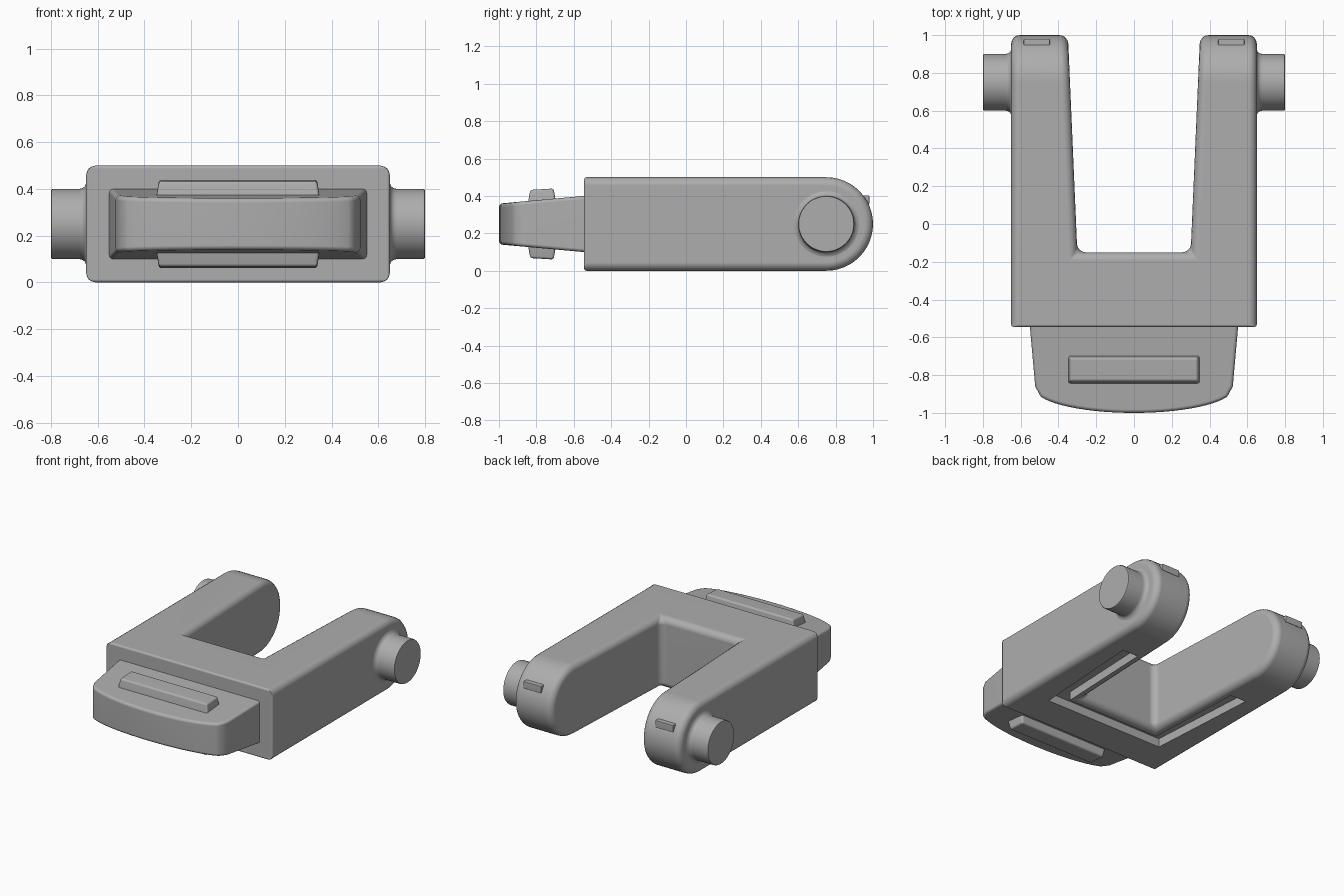
import bpy, bmesh, math
from mathutils import Vector

cube = bpy.data.objects.get("Cube")
if cube:
    bpy.data.objects.remove(cube, do_unlink=True)

grey = bpy.data.materials.new("mid_grey")
grey.use_nodes = True
COLOR = (0.42, 0.42, 0.42, 1)
grey.diffuse_color = COLOR
for node in grey.node_tree.nodes:
    if node.type == 'BSDF_PRINCIPLED':
        node.inputs["Base Color"].default_value = COLOR


def make_object(name, bm):
    bmesh.ops.recalc_face_normals(bm, faces=bm.faces[:])
    mesh = bpy.data.meshes.new(name)
    bm.to_mesh(mesh)
    bm.free()
    mesh.materials.append(grey)
    ob = bpy.data.objects.new(name, mesh)
    bpy.context.collection.objects.link(ob)
    return ob


def prism(name, points, place, low, high):
    """Extrude a 2D outline; place(u, v, t) gives the 3D position."""
    bm = bmesh.new()
    rings = [[bm.verts.new(place(u, v, t)) for u, v in points] for t in (low, high)]
    bm.faces.new(rings[0])
    bm.faces.new(rings[1][::-1])
    n = len(points)
    for i in range(n):
        j = (i + 1) % n
        bm.faces.new((rings[0][i], rings[0][j], rings[1][j], rings[1][i]))
    return make_object(name, bm)


def bevel(ob, width, segments=3, weighted=False):
    mod = ob.modifiers.new("Rounding", 'BEVEL')
    mod.width = width
    mod.segments = segments
    mod.limit_method = 'WEIGHT' if weighted else 'ANGLE'
    mod.angle_limit = math.radians(35)
    mod.use_clamp_overlap = not weighted


def cut(ob, cutter):
    cutter.hide_render = True
    mod = ob.modifiers.new("Cut", 'BOOLEAN')
    mod.operation = 'DIFFERENCE'
    mod.solver = 'EXACT'
    mod.object = cutter


def apply_all(ob, *helpers):
    bpy.context.view_layer.update()
    graph = bpy.context.evaluated_depsgraph_get()
    mesh = bpy.data.meshes.new_from_object(ob.evaluated_get(graph))
    ob.modifiers.clear()
    ob.data = mesh
    for helper in helpers:
        bpy.data.objects.remove(helper, do_unlink=True)


def finish(ob):
    bpy.ops.object.select_all(action='DESELECT')
    ob.select_set(True)
    bpy.context.view_layer.objects.active = ob
    apply_all(ob)
    bpy.ops.object.shade_smooth_by_angle(angle=math.radians(35))
    mod = ob.modifiers.new("Normals", 'WEIGHTED_NORMAL')
    mod.keep_sharp = True


def side_view(y, z, x):
    return (x, y, z)


def plan_view(x, y, z):
    return (x, y, z)


# Fork body: round-ended slab with a tapered opening between the arms
R, HALF, FRONT = 0.25, 0.65, -0.545
arc = [math.pi / 2 - math.pi * i / 24 for i in range(25)]
outline = [(FRONT, 0), (FRONT, 2 * R)]
outline += [(0.75 + R * math.cos(a), R + R * math.sin(a)) for a in arc]
body = prism("fork_body", outline, side_view, -HALF, HALF)
opening = prism("opening_cutter", [(-0.3, -0.15), (0.3, -0.15), (0.354, 1.1), (-0.354, 1.1)],
                plan_view, -0.2, 0.8)
cut(body, opening)
apply_all(body, opening)

# Generous rounding on the body, tighter around its front face
bm = bmesh.new()
bm.from_mesh(body.data)
weight = bm.edges.layers.float.get("bevel_weight_edge") or bm.edges.layers.float.new("bevel_weight_edge")
for e in bm.edges:
    if len(e.link_faces) == 2 and e.calc_face_angle() > math.radians(35):
        at_front = all(v.co.y < FRONT + 0.01 for v in e.verts)
        e[weight] = 0.3 if at_front else 1.0
bm.to_mesh(body.data)
bm.free()
bevel(body, 0.045, 4, weighted=True)
apply_all(body)

# U-shaped groove in the underside
half = [(0.51, 0.5), (0.46, -0.3)]
inner = [(0.36, -0.21), (0.39, 0.5)]
groove_outline = half + [(-x, y) for x, y in half[::-1]] + [(-x, y) for x, y in inner[::-1]] + inner
groove = prism("groove_cutter", groove_outline, plan_view, -0.1, 0.06)
cut(body, groove)
apply_all(body, groove)
finish(body)

# Front handle: bowed outline, thinning towards the front
bow = [(0.525 * math.sin(t), -0.87 - 0.13 * math.cos(t))
       for t in [math.radians(-70 + 140 * i / 24) for i in range(25)]]
handle_outline = [(-0.555, -0.5), (-0.523, -0.86)] + bow + [(0.523, -0.86), (0.555, -0.5)]


def handle_place(x, y, side):
    return (x, y, R + side * (0.15 + 0.09 * (y + 0.545)))


handle = prism("front_handle", handle_outline, handle_place, -1, 1)
bevel(handle, 0.018)
finish(handle)

# Grip ridges above and below the handle
for name, side in (("top_grip_ridge", 1), ("bottom_grip_ridge", -1)):
    bm = bmesh.new()
    bmesh.ops.create_cube(bm, size=1)
    for v in bm.verts:
        outer = v.co.z > 0
        x = math.copysign(0.338 if outer else 0.352, v.co.x)
        y = -0.77 + math.copysign(0.062 if outer else 0.078, v.co.y)
        h = 0.186 + 0.06 * (y + 0.77) if outer else 0.1
        v.co = Vector((x, y, R + side * h))
    ridge = make_object(name, bm)
    bevel(ridge, 0.012)
    finish(ridge)

# Pivot pins with a flared root, and small tabs on the arm tips
pin_profile = [(0.62, 0.175), (0.65, 0.175), (0.655, 0.161), (0.666, 0.153),
               (0.68, 0.15), (0.792, 0.15), (0.798, 0.147), (0.8, 0.142)]
for name, side in (("left", 1), ("right", -1)):
    bm = bmesh.new()
    rings = []
    for x, r in pin_profile:
        rings.append([bm.verts.new((side * x, 0.75 + r * math.cos(a), R + r * math.sin(a)))
                      for a in [math.tau * i / 48 for i in range(48)]])
    for a, b in zip(rings, rings[1:]):
        for i in range(48):
            j = (i + 1) % 48
            bm.faces.new((a[i], a[j], b[j], b[i]))
    bm.faces.new(rings[0])
    bm.faces.new(rings[-1])
    finish(make_object(name + "_pivot_pin", bm))

    bm = bmesh.new()
    bmesh.ops.create_cube(bm, size=1)
    for v in bm.verts:
        v.co = Vector((side * 0.515 + v.co.x * 0.14, 0.95 + v.co.y * 0.06, 0.378 + v.co.z * 0.05))
    tab = make_object(name + "_tip_tab", bm)
    bevel(tab, 0.006, 2)
    finish(tab)
